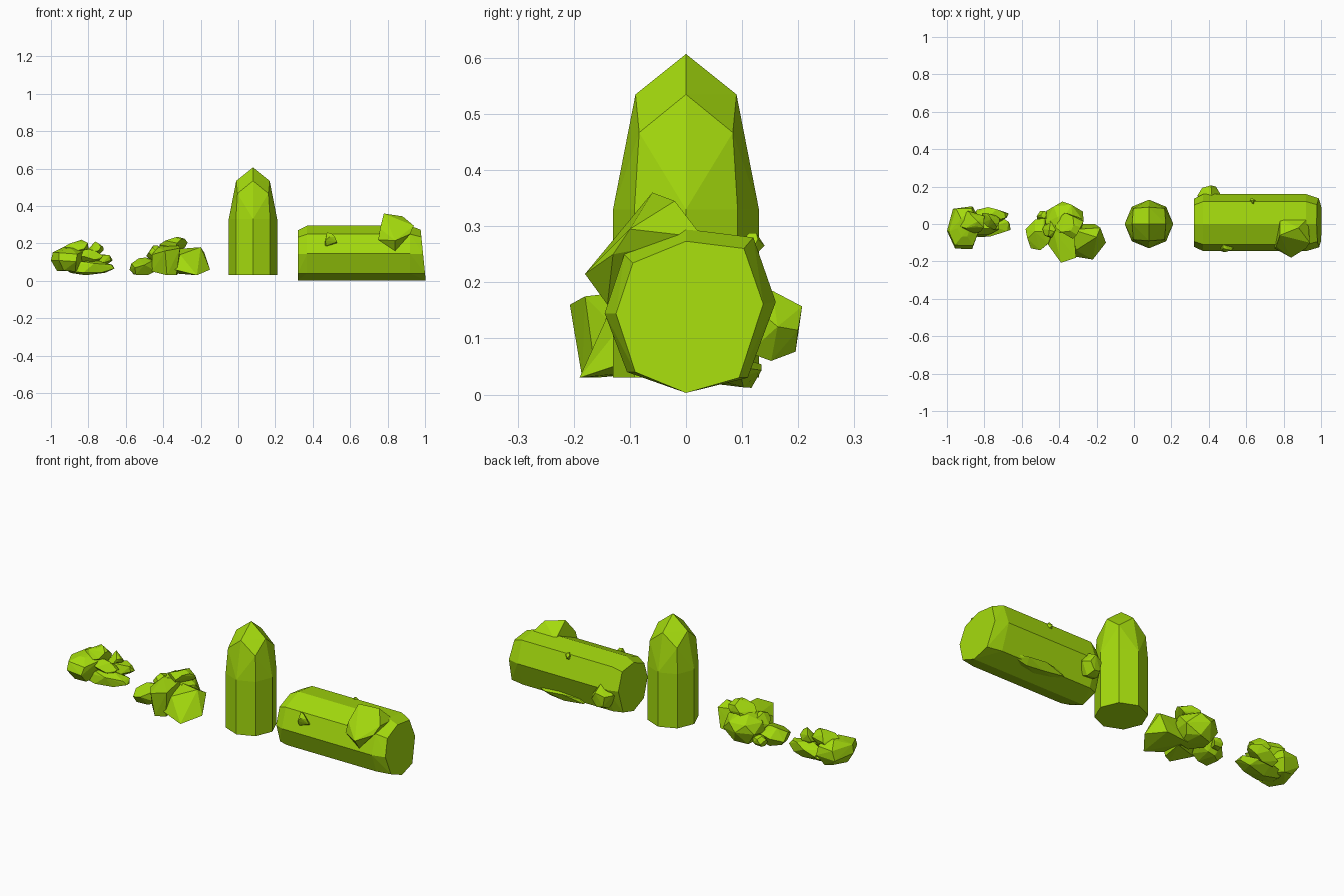
import bpy
import bmesh
import random
from math import cos, sin, tau
from mathutils import Vector, Euler

cube = bpy.data.objects.get("Cube")
if cube:
    bpy.data.objects.remove(cube, do_unlink=True)

lime = bpy.data.materials.new("lime_crystal")
lime.use_nodes = True
lime.diffuse_color = (0.37, 0.7, 0.004, 1)
lime.node_tree.nodes["Principled BSDF"].inputs["Base Color"].default_value = lime.diffuse_color


def hull(name, points):
    """Flat-faced convex solid around a set of points."""
    mesh = bpy.data.meshes.new(name)
    bm = bmesh.new()
    for point in points:
        bm.verts.new(point)
    result = bmesh.ops.convex_hull(bm, input=bm.verts)
    loose = [v for v in bm.verts if not v.link_faces]
    bmesh.ops.delete(bm, geom=loose, context="VERTS")
    bmesh.ops.dissolve_limit(bm, angle_limit=0.03, verts=bm.verts, edges=bm.edges)
    bmesh.ops.recalc_face_normals(bm, faces=bm.faces)
    bm.to_mesh(mesh)
    bm.free()
    mesh.materials.append(lime)
    obj = bpy.data.objects.new(name, mesh)
    bpy.context.collection.objects.link(obj)
    return obj


def rock(name, x, y, z, seed, sides=5, tilt=(0, 0, 0)):
    """Irregular faceted stone fitted to the x, y and z ranges given."""
    rng = random.Random(seed)
    points = []
    for level, radius in ((-1, 0.65), (-0.2, 1), (0.5, 0.9), (1, 0.4)):
        start = rng.random()
        for i in range(sides):
            angle = tau * (i + start * 0.5 + rng.uniform(-0.2, 0.2)) / sides
            height = level + rng.uniform(-0.15, 0.15)
            points.append(Vector((radius * cos(angle), radius * sin(angle), height)))
    turn = Euler(tilt).to_matrix()
    points = [turn @ p for p in points]
    for axis, (low, high) in enumerate((x, y, z)):
        least = min(p[axis] for p in points)
        most = max(p[axis] for p in points)
        for p in points:
            p[axis] = low + (high - low) * (p[axis] - least) / (most - least)
    return hull(name, points)


# Standing crystal: eight-sided shaft with a four-sided faceted point
centre_x = 0.08
tower = [(centre_x, 0, 0.607)]
for i in range(8):
    across, along = cos(tau * i / 8), sin(tau * i / 8)
    diagonal = i % 2
    shoulder = (0.118, 0.467) if diagonal else (0.09, 0.535)
    shaft_top = 0.33
    for radius, height in ((0.13, 0.03), (0.13, shaft_top), shoulder):
        tower.append((centre_x + radius * across, radius * along, height))
hull("standing_crystal", tower)

# Fallen crystal: eight-sided section carried along x with chamfered ends
section = [(-0.105, 0.04), (-0.145, 0.145), (-0.11, 0.25), (0, 0.295),
           (0.12, 0.28), (0.16, 0.165), (0.11, 0.03), (0, 0.003)]
middle = Vector((0, 0.14))
fallen = []
for x, scale in ((0.32, 0.84), (0.37, 1), (0.92, 1), (0.99, 0.86)):
    for point in section:
        y, z = middle + (Vector(point) - middle) * scale
        if z < middle.y:
            z = point[1]
        fallen.append((x + 0.1 * (0.14 - z) * (x > 0.95), y, z))
hull("fallen_crystal", fallen)

# Stones grown onto the fallen crystal
hull("front_growth", [
    (0.78, -0.06, 0.36), (0.88, -0.02, 0.345), (0.94, -0.1, 0.295), (0.92, -0.13, 0.25),
    (0.84, -0.18, 0.215), (0.76, -0.12, 0.28), (0.75, -0.13, 0.22), (0.84, -0.14, 0.16),
    (0.78, 0.03, 0.28), (0.93, 0.03, 0.28)])
rock("back_growth", (0.34, 0.46), (0.09, 0.207), (0.06, 0.185), 4, tilt=(1.5, 0, 0))
rock("front_chip", (0.46, 0.53), (-0.15, -0.1), (0.18, 0.26), 7, 3, (1, 0.5, 0))
rock("back_chip", (0.62, 0.65), (0.1, 0.14), (0.25, 0.288), 9, 3)
rock("lower_back_sliver", (0.54, 0.86), (0.06, 0.135), (0.012, 0.07), 2, 4, (0, 1.5, 0))

# Middle rubble cluster
cluster = "middle_rubble_"
rock(cluster + "core", (-0.48, -0.27), (-0.09, 0.12), (0.04, 0.2), 11, 6)
rock(cluster + "cap", (-0.42, -0.27), (-0.08, 0.06), (0.15, 0.235), 3, 4, (0.3, 0.4, 0))
hull(cluster + "front", [
    (-0.46, -0.11, 0.14), (-0.39, -0.207, 0.16), (-0.31, -0.18, 0.175), (-0.32, -0.05, 0.19),
    (-0.43, -0.04, 0.18), (-0.46, -0.1, 0.05), (-0.38, -0.185, 0.03), (-0.33, -0.16, 0.03),
    (-0.32, -0.05, 0.04)])
hull(cluster + "right", [
    (-0.34, -0.17, 0.06), (-0.22, -0.19, 0.03), (-0.15, -0.1, 0.06), (-0.18, -0.02, 0.15),
    (-0.2, -0.07, 0.18), (-0.33, -0.03, 0.17), (-0.31, -0.14, 0.14), (-0.21, 0, 0.05),
    (-0.34, 0, 0.04)])
rock(cluster + "left", (-0.58, -0.42), (-0.14, 0.03), (0.03, 0.125), 6, 5, (0, 1.3, 0.3))
rock(cluster + "shoulder", (-0.49, -0.4), (-0.08, 0.03), (0.1, 0.19), 8, 4, (0.4, 0, 0))
rock(cluster + "back_chip", (-0.52, -0.45), (0.01, 0.07), (0.04, 0.1), 5, 4)

# Small rubble cluster
cluster = "small_rubble_"
rock(cluster + "core", (-1, -0.82), (-0.135, 0.095), (0.05, 0.185), 14, 6)
rock(cluster + "cap", (-0.94, -0.8), (-0.05, 0.07), (0.12, 0.22), 16, 4, (0.2, 0.5, 0))
rock(cluster + "base", (-0.95, -0.66), (-0.07, 0.06), (0.03, 0.11), 17, 5, (0, 1.4, 0))
rock(cluster + "back_shard", (-0.86, -0.67), (0, 0.09), (0.06, 0.145), 18, 4, (0, 1.2, 0))
rock(cluster + "front_shard", (-0.88, -0.72), (-0.06, 0.02), (0.09, 0.17), 19, 4, (0, 1.8, 0))
rock(cluster + "tip", (-0.81, -0.72), (-0.03, 0.06), (0.13, 0.21), 21, 3, (0.4, 0.8, 0))
